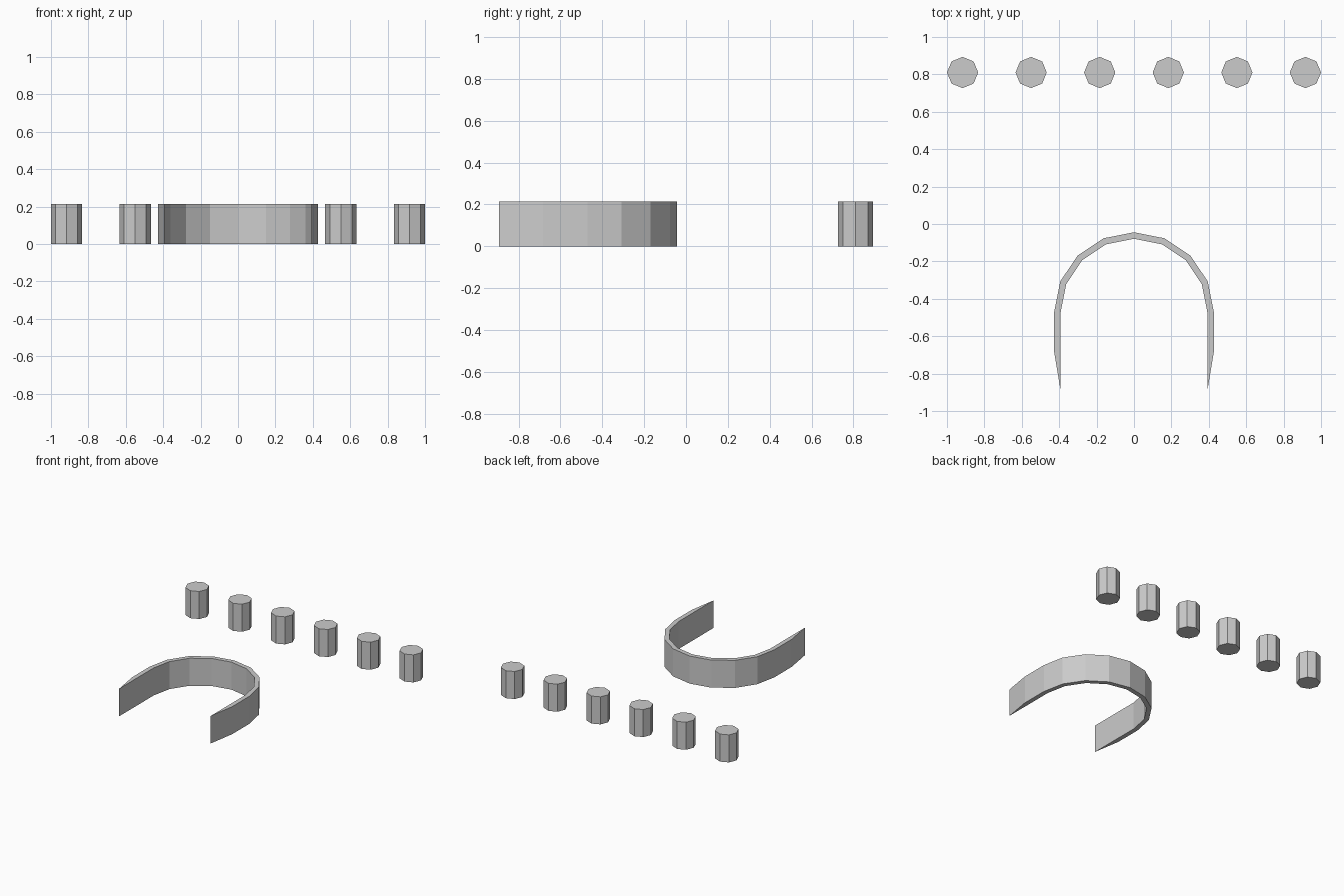
import bpy, bmesh, math

if "Cube" in bpy.data.objects:
    bpy.data.objects.remove(bpy.data.objects["Cube"])

HEIGHT = 0.213


def prism(name, outline):
    """Extrude a counter-clockwise (x, y) outline up from the ground."""
    bm = bmesh.new()
    face = bm.faces.new([bm.verts.new((x, y, 0)) for x, y in outline])
    top = bmesh.ops.extrude_face_region(bm, geom=[face])["geom"]
    verts = [g for g in top if isinstance(g, bmesh.types.BMVert)]
    bmesh.ops.translate(bm, verts=verts, vec=(0, 0, HEIGHT))
    bmesh.ops.recalc_face_normals(bm, faces=bm.faces)
    mesh = bpy.data.meshes.new(name)
    bm.to_mesh(mesh)
    bm.free()
    obj = bpy.data.objects.new(name, mesh)
    bpy.context.collection.objects.link(obj)
    return obj


def arc(radius, cx, cy, steps, sweep):
    return [(cx + radius * math.cos(sweep * i / steps),
             cy + radius * math.sin(sweep * i / steps)) for i in range(steps + 1)]


# Row of six octagonal posts
for i in range(6):
    x = -0.9165 + i * 0.3666
    prism(f"post_{i + 1}", arc(0.0835, x, 0.81, 8, 2 * math.pi)[:-1])

# Horseshoe wall: half-round back, straight arms tapering to points
CY, R_OUT, R_IN = -0.471, 0.427, 0.392
outer = arc(R_OUT, 0, CY, 8, math.pi)
inner = arc(R_IN, 0, CY, 8, math.pi)
wall = ([(R_IN, -0.893), (R_OUT, -0.682)] + outer
        + [(-R_OUT, -0.682), (-R_IN, -0.893)] + inner[::-1])
prism("horseshoe_wall", wall)
